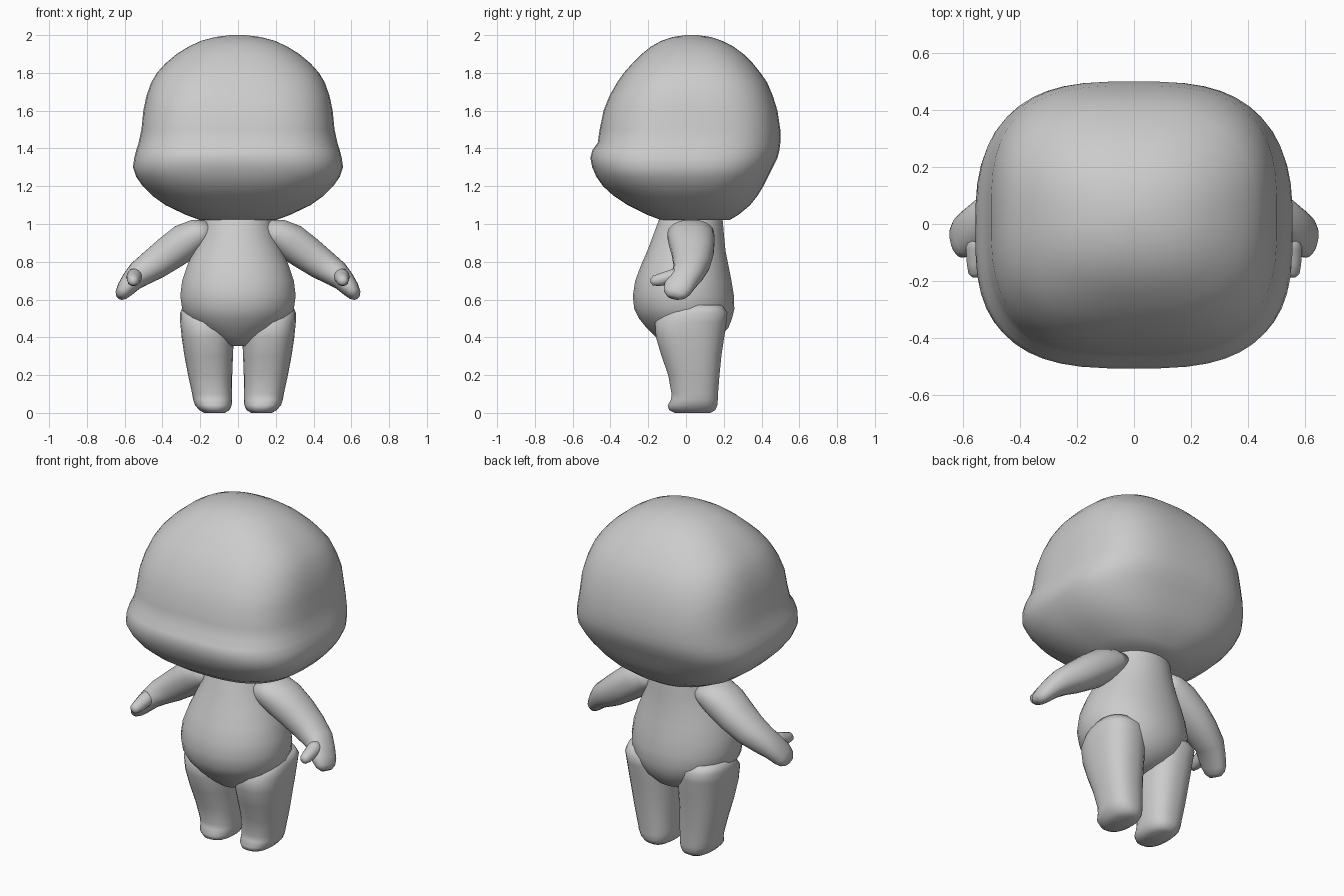
import bpy, bmesh, math
from mathutils import Vector


def power(c, n):
    return math.copysign(abs(c) ** (2 / n), c)


def loft(name, rings, sides=32, mirror=False):
    """Skin rings of (centre, half-axis u, half-axis v, squareness) and cap both ends."""
    bm = bmesh.new()
    loops = []
    for c, u, v, n in rings:
        loop = []
        for i in range(sides):
            a = 2 * math.pi * (i + 0.5) / sides
            loop.append(bm.verts.new(Vector(c) + Vector(u) * power(math.cos(a), n)
                                     + Vector(v) * power(math.sin(a), n)))
        loops.append(loop)
    for a, b in zip(loops, loops[1:]):
        for i in range(sides):
            j = (i + 1) % sides
            bm.faces.new((a[i], a[j], b[j], b[i]))
    bm.faces.new(loops[0][::-1])
    bm.faces.new(loops[-1])
    bmesh.ops.recalc_face_normals(bm, faces=bm.faces)
    mesh = bpy.data.meshes.new(name)
    bm.to_mesh(mesh)
    bm.free()
    obj = bpy.data.objects.new(name, mesh)
    bpy.context.collection.objects.link(obj)
    for p in mesh.polygons:
        p.use_smooth = True
    if mirror:
        obj.modifiers.new("Mirror", 'MIRROR')
    return obj


def level(z, x0, x1, y0, y1, n=2.0):
    """Horizontal ring filling the given x and y extents."""
    return (((x0 + x1) / 2, (y0 + y1) / 2, z), ((x1 - x0) / 2, 0, 0), (0, (y1 - y0) / 2, 0), n)


def limb(points):
    """Rings square to a path, points are (x, y, z, thickness, depth)."""
    rings = []
    for i, (x, y, z, t, d) in enumerate(points):
        a = Vector(points[max(i - 1, 0)][:3])
        b = Vector(points[min(i + 1, len(points) - 1)][:3])
        along = (b - a).normalized()
        across = along.cross(Vector((0, 1, 0))).normalized()
        rings.append(((x, y, z), across * t, across.cross(along).normalized() * d, 2.2))
    return rings


# Head: z, half width, front y, back y, squareness
head = [(1.02, .20, -.13, .23, 2.3), (1.05, .28, -.21, .28, 2.4), (1.10, .385, -.31, .34, 2.6),
        (1.15, .455, -.385, .38, 2.7), (1.20, .505, -.44, .41, 2.8), (1.25, .54, -.475, .435, 2.9),
        (1.30, .557, -.497, .46, 3.0), (1.35, .55, -.507, .485, 3.0), (1.39, .54, -.497, .495, 3.0),
        (1.43, .527, -.468, .50, 3.0), (1.50, .512, -.458, .50, 3.0), (1.60, .502, -.437, .485, 3.0),
        (1.68, .485, -.405, .46, 2.9), (1.75, .46, -.365, .43, 2.8), (1.80, .43, -.33, .395, 2.7),
        (1.85, .385, -.285, .355, 2.6), (1.90, .325, -.235, .305, 2.5), (1.94, .26, -.185, .25, 2.4),
        (1.97, .195, -.13, .19, 2.3), (1.99, .12, -.07, .13, 2.2), (2.0, .04, 0, .06, 2.0)]
loft("head", [level(z, -w, w, f, b, n) for z, w, f, b, n in head], 48)

# Torso
torso = [(.355, .05, -.08, .06), (.37, .09, -.12, .12), (.40, .15, -.16, .18), (.45, .225, -.21, .225),
         (.50, .27, -.25, .245), (.55, .297, -.275, .257), (.62, .307, -.283, .255), (.70, .297, -.27, .242),
         (.78, .27, -.24, .226), (.86, .235, -.205, .21), (.94, .20, -.175, .202), (1.02, .18, -.145, .195),
         (1.06, .17, -.13, .19)]
loft("torso", [level(z, -w, w, f, b, 2.1) for z, w, f, b in torso], mirror=False)

# Legs with short rounded feet: z, inner x, outer x, front y, back y
legs = [(0, .07, .18, -.06, .13), (.015, .045, .205, -.09, .155), (.04, .033, .228, -.098, .167),
        (.07, .03, .238, -.08, .169), (.10, .03, .243, -.077, .17), (.20, .03, .265, -.095, .178),
        (.30, .026, .284, -.13, .188), (.40, .022, .299, -.16, .203), (.48, .025, .307, -.165, .215),
        (.53, .04, .307, -.12, .22), (.57, .07, .29, -.06, .19)]
loft("legs", [level(z, a, b, f, k, 2.4) for z, a, b, f, k in legs], 28, mirror=True)

# Arms ending in mitten hands
arms = [(.15, .025, .965, .06, .11), (.21, .025, .945, .085, .125), (.28, .03, .905, .099, .122),
        (.36, .035, .848, .094, .112), (.44, .03, .79, .085, .098), (.52, .01, .737, .071, .083),
        (.56, -.02, .70, .058, .08), (.595, -.045, .658, .047, .076), (.615, -.06, .63, .036, .062),
        (.626, -.066, .612, .02, .035)]
loft("arms", limb(arms), 24, mirror=True)

# Thumbs
thumbs = [(.545, -.03, .735, .04, .04), (.55, -.09, .718, .04, .038), (.553, -.14, .705, .034, .034),
          (.555, -.175, .70, .026, .026), (.555, -.187, .699, .012, .012)]
thumb_rings = [((x, y, z), (t, 0, 0), (0, 0, d), 2.0) for x, y, z, t, d in thumbs]
loft("thumbs", thumb_rings, 16, mirror=True)
